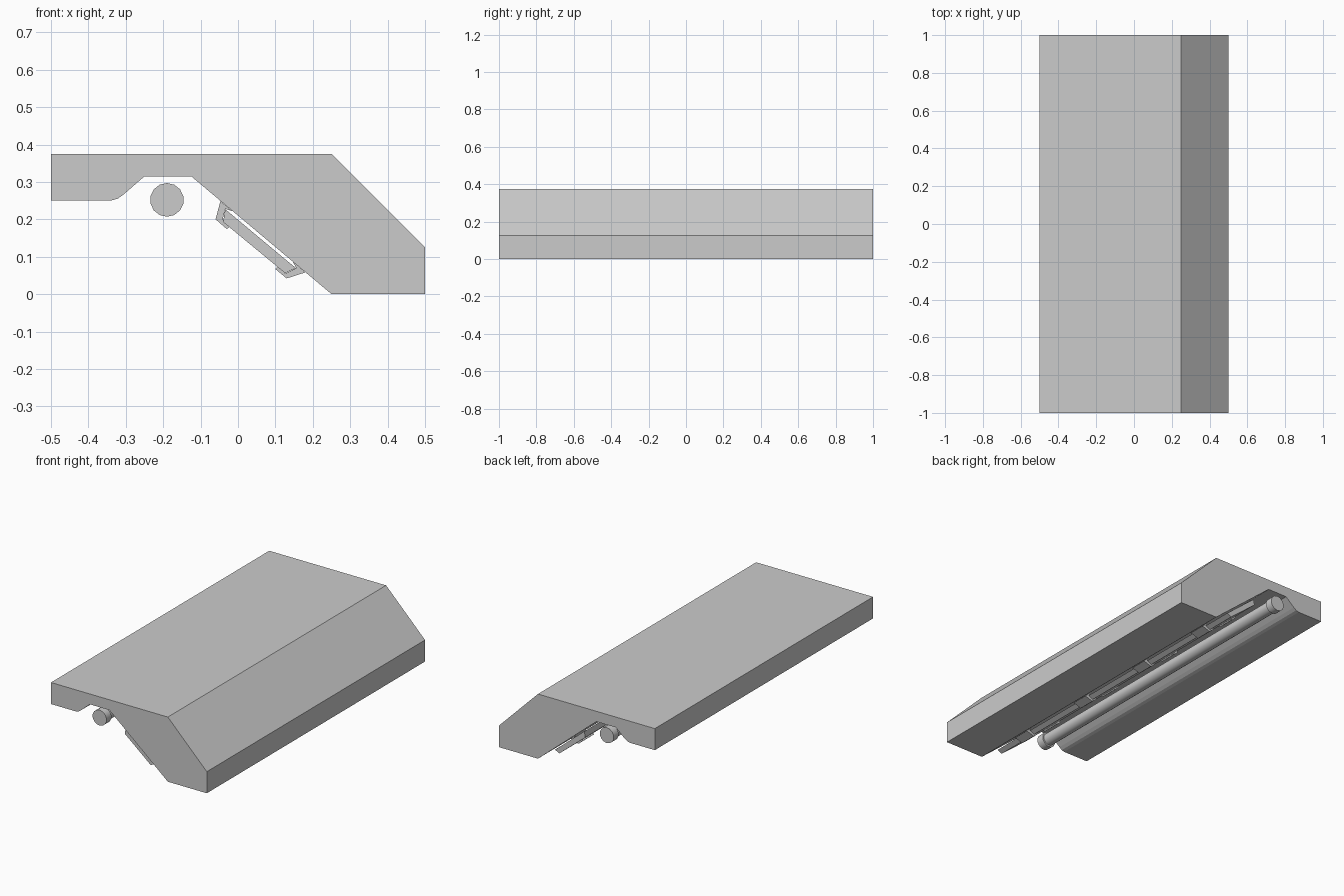
import bpy, bmesh, math
from mathutils import Matrix

cube = bpy.data.objects.get("Cube")
if cube:
    bpy.data.objects.remove(cube, do_unlink=True)

grey = bpy.data.materials.new("light grey")
grey.use_nodes = True
COLOUR = (0.6, 0.6, 0.6, 1)
grey.diffuse_color = COLOUR
grey.node_tree.nodes["Principled BSDF"].inputs["Base Color"].default_value = COLOUR


def finish(name, bm):
    bmesh.ops.recalc_face_normals(bm, faces=bm.faces)
    mesh = bpy.data.meshes.new(name)
    bm.to_mesh(mesh)
    bm.free()
    mesh.materials.append(grey)
    obj = bpy.data.objects.new(name, mesh)
    bpy.context.collection.objects.link(obj)
    return obj


def extrude(name, profile, y, length):
    """Extrude an (x, z) profile along y, centred on y."""
    bm = bmesh.new()
    face = bm.faces.new([bm.verts.new((x, y - length / 2, z)) for x, z in profile])
    moved = bmesh.ops.extrude_face_region(bm, geom=[face], use_keep_orig=True)["geom"]
    verts = [v for v in moved if isinstance(v, bmesh.types.BMVert)]
    bmesh.ops.translate(bm, verts=verts, vec=(0, length, 0))
    return finish(name, bm)


def rod(name, radius, y, length):
    """Cylinder lying along y on the tube axis."""
    bm = bmesh.new()
    place = Matrix.Translation((-0.19, y, 0.252)) @ Matrix.Rotation(math.pi / 2, 4, "X")
    bmesh.ops.create_cone(bm, cap_ends=True, segments=14, radius1=radius,
                          radius2=radius, depth=length, matrix=place)
    obj = finish(name, bm)
    bpy.ops.object.select_all(action="DESELECT")
    obj.select_set(True)
    bpy.context.view_layer.objects.active = obj
    bpy.ops.object.shade_smooth_by_angle(angle=math.radians(40))


# Long housing with a sloped underside and a channel for the tube
extrude("housing", [(-0.5, 0.375), (0.25, 0.375), (0.5, 0.125), (0.5, 0),
                    (0.25, 0), (-0.125, 0.315), (-0.25, 0.315), (-0.305, 0.267),
                    (-0.322, 0.255), (-0.34, 0.25), (-0.5, 0.25)], 0, 2)

# Tube with a wider collar at each end
rod("tube", 0.036, 0, 1.94)
for side, y in (("front", -0.975), ("back", 0.975)):
    rod(side + "_collar", 0.045, y, 0.045)

# Thin panel hanging just off the slope
extrude("panel", [(-0.04, 0.193), (-0.034, 0.227), (0.13, 0.09),
                  (0.155, 0.07), (0.126, 0.056)], 0, 1.96)

# Clips that hold the panel along its two long edges
UPPER = [(-0.047, 0.249), (-0.06, 0.2), (-0.03, 0.174), (-0.02, 0.182),
         (-0.041, 0.2), (-0.034, 0.228), (-0.015, 0.222)]
LOWER = [(0.18, 0.058), (0.13, 0.042), (0.1, 0.067), (0.107, 0.074),
         (0.126, 0.055), (0.156, 0.07), (0.145, 0.089)]
for i in range(4):
    y = -0.75 + 0.5 * i
    extrude(f"upper_clip_{i + 1}", UPPER, y, 0.1)
    extrude(f"lower_clip_{i + 1}", LOWER, y, 0.1)
